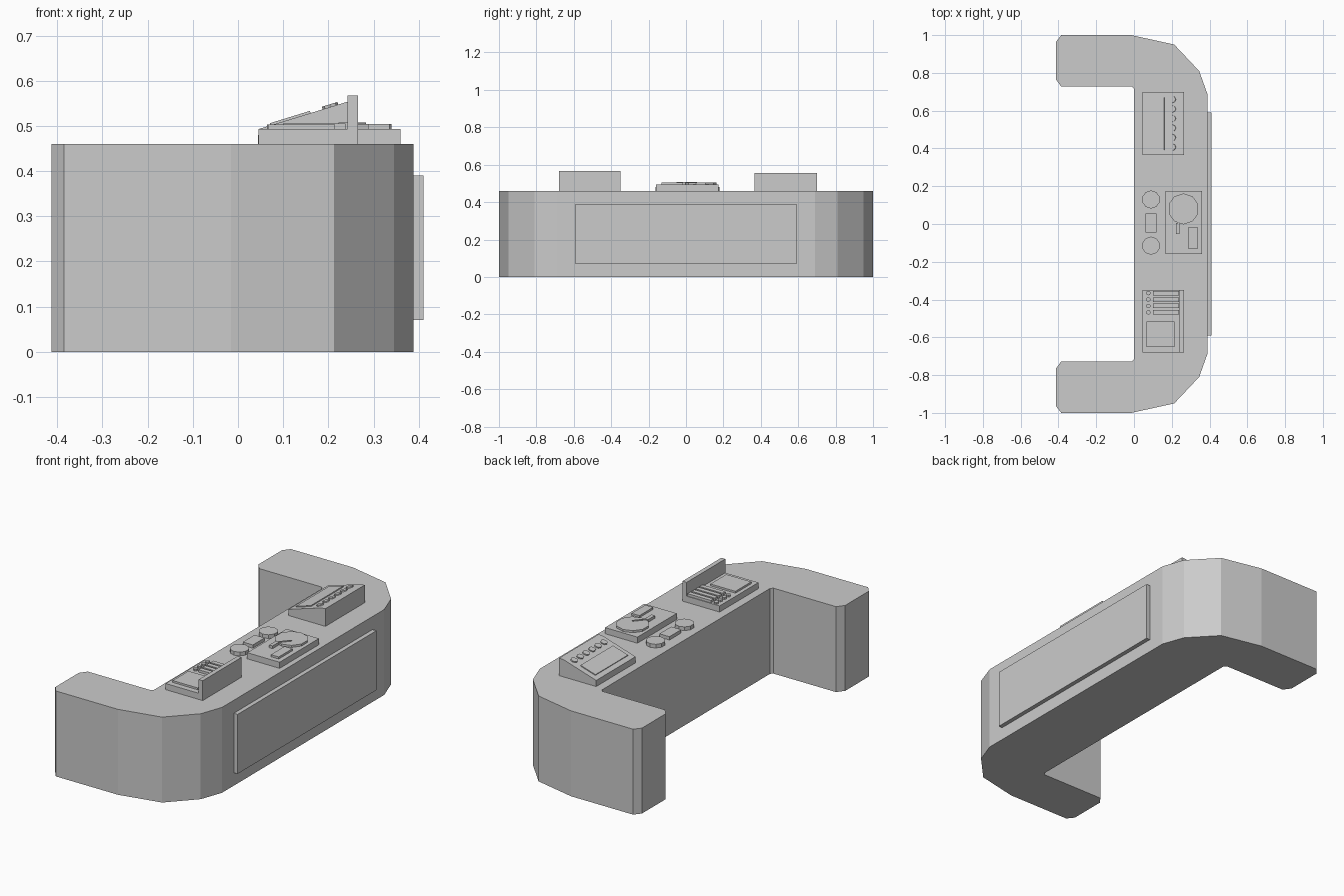
import bpy, bmesh, math
from mathutils import Matrix, Vector

if "Cube" in bpy.data.objects:
    bpy.data.objects.remove(bpy.data.objects["Cube"])


def finish(name, bm, matrix=None):
    if matrix is not None:
        bmesh.ops.transform(bm, matrix=matrix, verts=bm.verts)
    bmesh.ops.recalc_face_normals(bm, faces=bm.faces)
    mesh = bpy.data.meshes.new(name)
    bm.to_mesh(mesh)
    bm.free()
    obj = bpy.data.objects.new(name, mesh)
    bpy.context.collection.objects.link(obj)
    return obj


def extrude(name, points, direction):
    bm = bmesh.new()
    face = bm.faces.new([bm.verts.new(p) for p in points])
    res = bmesh.ops.extrude_face_region(bm, geom=[face], use_keep_orig=True)
    verts = [g for g in res["geom"] if isinstance(g, bmesh.types.BMVert)]
    bmesh.ops.translate(bm, verts=verts, vec=direction)
    return finish(name, bm)


def box(name, x, y, z, matrix=None):
    bm = bmesh.new()
    size = (x[1] - x[0], y[1] - y[0], z[1] - z[0])
    mid = ((x[0] + x[1]) / 2, (y[0] + y[1]) / 2, (z[0] + z[1]) / 2)
    bmesh.ops.create_cube(bm, size=1, matrix=Matrix.Translation(mid) @ Matrix.Diagonal((*size, 1)))
    return finish(name, bm, matrix)


def disc(name, x, y, z, r, sides, matrix=None):
    bm = bmesh.new()
    bmesh.ops.create_cone(bm, cap_ends=True, segments=sides, radius1=r, radius2=r, depth=z[1] - z[0],
                          matrix=Matrix.Translation((x, y, (z[0] + z[1]) / 2)))
    return finish(name, bm, matrix)


TOP = 0.46
DECK = 0.493

# U-shaped counter with faceted corners
half = [(0.0, 0.715), (-0.012, 0.727), (-0.385, 0.727), (-0.413, 0.765), (-0.413, 0.965),
        (-0.385, 1.0), (-0.015, 1.0), (0.213, 0.95), (0.345, 0.81), (0.388, 0.69)]
outline = half + [(x, -y) for x, y in reversed(half)]
extrude("counter", [(x, y, 0) for x, y in outline], (0, 0, TOP))

# Raised panel on the outer face
box("facade_panel", (0.38, 0.411), (-0.59, 0.59), (0.07, 0.39))

# Sloped console with screen and a row of knobs
slope = [(0.045, TOP), (0.265, TOP), (0.265, 0.555), (0.24, 0.553), (0.045, DECK)]
extrude("sloped_console", [(x, 0.365, z) for x, z in slope], (0, 0.335, 0))
tilt = math.atan2(0.06, 0.195)
on_slope = Matrix.Translation((0.045, 0, DECK)) @ Matrix.Rotation(-tilt, 4, 'Y')
box("console_screen", (0.028, 0.121), (0.393, 0.67), (-0.004, 0.005), on_slope)
for i in range(6):
    disc(f"console_knob_{i + 1}", 0.167, 0.407 + i * 0.0505, (-0.004, 0.006), 0.018, 8, on_slope)

# Turntable with platter, tone arm and slider plate
box("turntable_base", (0.167, 0.36), (-0.16, 0.175), (TOP - 0.005, DECK))
disc("platter", 0.262, 0.08, (DECK - 0.004, 0.504), 0.082, 10)
box("slider_plate", (0.288, 0.335), (-0.132, -0.015), (DECK - 0.004, 0.504))
arm = Matrix.Translation((0.232, 0, 0)) @ Matrix.Rotation(math.radians(-40), 4, 'Z')
box("tone_arm", (-0.004, 0.004), (0.0, 0.075), (0.498, 0.508), arm)
box("tone_arm_mount", (0.222, 0.242), (-0.052, 0.005), (DECK - 0.004, 0.508))

# Small pads lying on the counter
for label, y in (("left", -0.115), ("right", 0.13)):
    disc(f"{label}_round_pad", 0.09, y, (TOP - 0.004, 0.48), 0.048, 10)
box("square_pad", (0.06, 0.12), (-0.045, 0.055), (TOP - 0.004, 0.478))

# Mixer with upright board, screen, key strips and knobs
box("mixer_base", (0.045, 0.265), (-0.68, -0.35), (TOP - 0.005, DECK))
box("mixer_upright", (0.242, 0.266), (-0.68, -0.35), (TOP, 0.567))
box("mixer_screen", (0.066, 0.215), (-0.65, -0.515), (DECK - 0.004, 0.503))
for i in range(4):
    y = -0.468 + i * 0.034
    box(f"key_strip_{i + 1}", (0.1, 0.238), (y - 0.012, y + 0.012), (DECK - 0.004, 0.506))
    disc(f"mixer_knob_{i + 1}", 0.076, y, (DECK - 0.004, 0.503), 0.012, 8)
